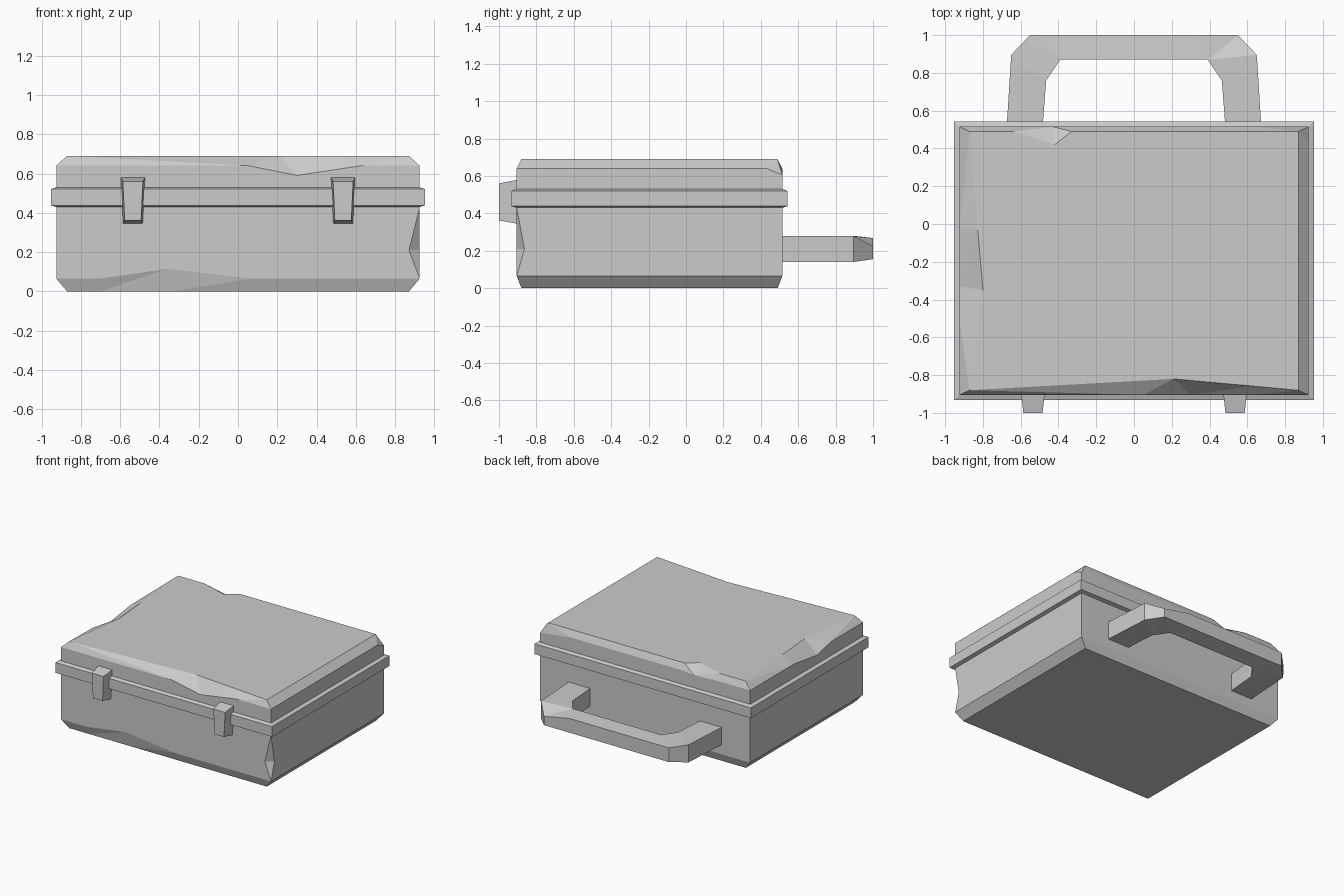
import bpy, bmesh

if "Cube" in bpy.data.objects:
    bpy.data.objects.remove(bpy.data.objects["Cube"])


def loft(name, rings, closed=False):
    """Bridge equal-length rings of points, then cap (or close) the ends."""
    bm = bmesh.new()
    vs = [[bm.verts.new(p) for p in r] for r in rings]
    n = len(rings[0])
    pairs = list(zip(vs, vs[1:]))
    if closed:
        pairs.append((vs[-1], vs[0]))
    for a, b in pairs:
        for i in range(n):
            j = (i + 1) % n
            bm.faces.new((a[i], a[j], b[j], b[i]))
    if not closed:
        bm.faces.new(vs[0][::-1])
        bm.faces.new(vs[-1])
    bmesh.ops.remove_doubles(bm, verts=bm.verts, dist=1e-4)
    bmesh.ops.triangulate(bm, faces=bm.faces)
    bmesh.ops.recalc_face_normals(bm, faces=bm.faces)
    bmesh.ops.dissolve_limit(bm, angle_limit=0.002, verts=bm.verts, edges=bm.edges)
    me = bpy.data.meshes.new(name)
    bm.to_mesh(me)
    bm.free()
    ob = bpy.data.objects.new(name, me)
    bpy.context.collection.objects.link(ob)
    return ob


def rect(z, grow=0.0):
    x, y0, y1 = 0.925 + grow, -0.905 - grow, 0.515 + grow
    return [(-x, y0, z), (x, y0, z), (x, y1, z), (-x, y1, z)]


X, F, B = 0.925, -0.905, 0.515

# lower case: bevelled base, chipped front edge and chipped front right corner
def base_ring(z, chip_z=None, cut=0.0):
    return [(-X, F, z), (-0.70, F, z), (-0.36, F, chip_z or z), (0.07, F, z),
            (X - cut, F, z), (X, F + cut * 0.75, z), (X, B, z), (-X, B, z)]

bottom = [(-0.87, -0.88, 0), (-0.70, -0.88, 0), (-0.34, -0.88, 0), (0.07, -0.88, 0),
          (0.87, -0.88, 0), (0.87, -0.88, 0), (0.87, 0.49, 0), (-0.87, 0.49, 0)]
loft("lower_case", [bottom, base_ring(0.065, 0.115), base_ring(0.21, cut=0.055),
                    base_ring(0.43), base_ring(0.47)])

# lid: bevelled top with chips in the front, left and back edges
shoulder = [(-X, F, .64), (0.05, F, .64), (0.30, F, .59), (0.63, F, .64), (X, F, .64),
            (X, 0.43, .64), (X, B, .605), (0.65, B, .64),
            (-0.33, B, .64), (-0.43, B, .63), (-0.64, B, .64), (-X, B, .64),
            (-X, -0.03, .64), (-X, -0.33, .60), (-X, -0.50, .64)]
top = [(-0.87, -0.88), (0.05, -0.829), (0.21, -0.82), (0.63, -0.858), (0.87, -0.88),
       (0.87, 0.43), (0.87, 0.49), (0.65, 0.49),
       (-0.33, 0.49), (-0.42, 0.42), (-0.64, 0.49), (-0.87, 0.49),
       (-0.827, -0.03), (-0.80, -0.35), (-0.82, -0.50)]
loft("lid", [[(x, y, 0.47) for x, y, z in shoulder], shoulder,
             [(x, y, 0.69) for x, y in top]])

# rim band around the seam
loft("rim", [rect(0.43), rect(0.438, 0.028), rect(0.52, 0.028), rect(0.53)])

# front clasps
def clasp_ring(cx, y, wt, zt, wb, zb):
    return [(cx - wb, y, zb), (cx + wb, y, zb), (cx + wt, y, zt), (cx - wt, y, zt)]

for side, cx in (("left", -0.535), ("right", 0.535)):
    loft("clasp_" + side, [clasp_ring(cx, -0.89, 0.063, 0.582, 0.051, 0.342),
                           clasp_ring(cx, -1.0, 0.051, 0.56, 0.042, 0.362)])

# carrying handle: outer point, inner point, outer edge z range
path = [((-0.675, 0.50), (-0.485, 0.50), 0.14, 0.28),
        ((-0.65, 0.895), (-0.465, 0.76), 0.14, 0.28),
        ((-0.55, 1.0), (-0.39, 0.87), 0.155, 0.268),
        ((0.33, 1.0), (0.33, 0.87), 0.155, 0.268),
        ((0.55, 1.0), (0.39, 0.87), 0.155, 0.225),
        ((0.65, 0.895), (0.465, 0.76), 0.14, 0.28),
        ((0.675, 0.50), (0.485, 0.50), 0.14, 0.28)]
loft("handle", [[(*o, lo), (*o, hi), (*i, 0.28), (*i, 0.14)] for o, i, lo, hi in path])
